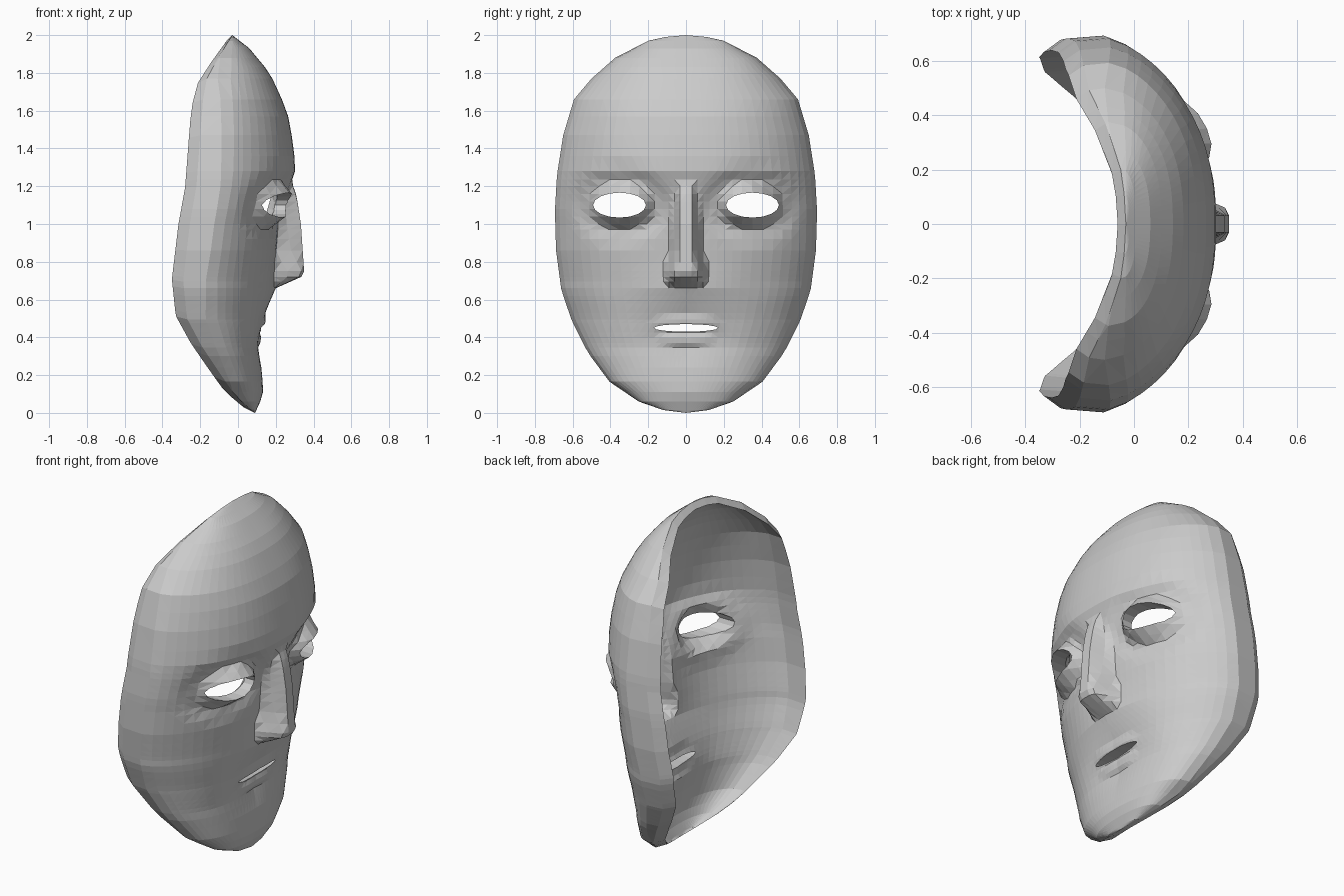
import bpy, bmesh, math
from mathutils import Matrix

if "Cube" in bpy.data.objects:
    bpy.data.objects.remove(bpy.data.objects["Cube"])


def lerp_table(table, z):
    for (z0, v0), (z1, v1) in zip(table, table[1:]):
        if z <= z1:
            return v0 + (v1 - v0) * (z - z0) / (z1 - z0)
    return table[-1][1]


# Profiles by height: half width, rim depth, centre-line depth
WIDTH = [(0, 0), (.015, .12), (.06, .25), (.165, .405), (.32, .52), (.49, .605), (.65, .66),
         (.86, .688), (1.07, .694), (1.26, .683), (1.47, .65), (1.66, .593), (1.77, .5),
         (1.88, .375), (1.97, .2), (1.99, .11), (2, 0)]
RIM = [(0, .09), (.04, .04), (.1, -.02), (.2, -.09), (.35, -.19), (.5, -.27), (.7, -.29),
       (1, -.255), (1.2, -.22), (1.47, -.2), (1.66, -.185), (1.77, -.165), (1.88, -.105),
       (2, -.03)]
CENTRE = [(0, .09), (.05, .115), (.12, .135), (.25, .122), (.34, .1), (.4, .1), (.5, .13),
          (.58, .165), (.66, .2), (.8, .2), (1, .215), (1.1, .24), (1.2, .275), (1.28, .302),
          (1.4, .297), (1.6, .26), (1.8, .168), (1.93, .06), (2, -.03)]
CHEEK = [(0, .09), (.05, .115), (.12, .132), (.35, .125), (.6, .17), (1, .22), (1.28, .295)]
# Nose: ridge depth and half width
RIDGE = [(.66, .2), (.72, .335), (.75, .35), (1, .333), (1.15, .31), (1.22, .285)]
NOSE_W = [(.66, .12), (.75, .12), (.85, .09), (1, .078), (1.22, .06)]
EYE = (.352, 1.1)

COLS = [0, .045, .09, .135, .18, .24, .3, .36, .43, .51, .59, .67, .74, .81, .87, .92, .965, 1,
        1.03]
COLS = [-s for s in COLS[:0:-1]] + COLS
ROWS = [0, .015, .06, .11, .165, .24, .3, .345, .37, .4, .425, .475, .495, .53, .58, .62, .66,
        .695, .72, .75, .8, .86, .92, .97, 1, 1.04, 1.08, 1.12, 1.16, 1.2, 1.235, 1.28,
        1.36, 1.47, 1.57, 1.66, 1.77, 1.83, 1.88, 1.93, 1.97, 1.99, 2]


def depth(s, z, detail):
    """Forward position of the face at width fraction s and height z."""
    s = abs(s)
    w = lerp_table(WIDTH, z)
    y, rim, mid = s * w, lerp_table(RIM, z), lerp_table(CENTRE, z)
    if s > 1:                                   # last column is the rim itself
        return rim
    if z < 1.28:                                # cheeks are smoother than the mid line
        mid += (lerp_table(CHEEK, z) - mid) * min(1, s / .55)
    wide = max(0, w / .694 * 2 - 1)
    side = rim + .13 * wide
    x = side + (mid - side) * (1 - s ** 2.4) ** (.45 + .28 * wide)
    # eyelids bulging from a shallow socket
    r = math.hypot((y - EYE[0] + .01) / .17, (z - EYE[1]) / .125)
    x += detail * (.085 * max(0, 1 - r * r) - .022 * math.exp(-((r - 1.15) / .35) ** 2))
    # lips
    for zc, h, lw in ((.48, .035, .19), (.39, .04, .17)):
        x += detail * .02 * max(0, 1 - ((z - zc) / h) ** 2 - (y / lw) ** 2)
    # nose
    if .66 < z < 1.22:
        nw = lerp_table(NOSE_W, z)
        t = min(1, max(0, (nw - y) / (.55 * nw)))
        x += detail * t * max(0, lerp_table(RIDGE, z) - x)
    return x


# Mask shell: front skin, back skin and the rim joining them
bm = bmesh.new()


def skin(back):
    grid = []
    for z in ROWS:
        row = []
        for s in COLS:
            y = s * lerp_table(WIDTH, z)
            if abs(s) > 1:
                y *= .985 / 1.03
            if back:
                gap = lerp_table([(0, .06), (1.6, .06), (2, .03)], z)
                co = (depth(s, z, .7) - gap, y * .935, 1 + (z - 1) * .97)
            else:
                co = (depth(s, z, 1), y, z)
            row.append(bm.verts.new(co))
        grid.append(row)
    for a, b in zip(grid, grid[1:]):
        for i in range(len(COLS) - 1):
            bm.faces.new((a[i], a[i + 1], b[i + 1], b[i]))
    return [r[0] for r in grid] + [r[-1] for r in grid[::-1]]


front, back = skin(False), skin(True)
for i in range(len(front)):
    j = (i + 1) % len(front)
    bm.faces.new((front[i], front[j], back[j], back[i]))
bmesh.ops.remove_doubles(bm, verts=bm.verts, dist=1e-4)
bmesh.ops.triangulate(bm, faces=bm.faces)
bmesh.ops.recalc_face_normals(bm, faces=bm.faces)
mesh = bpy.data.meshes.new("face_mask")
bm.to_mesh(mesh)
bm.free()
mask = bpy.data.objects.new("face_mask", mesh)
bpy.context.collection.objects.link(mask)


# Eye and mouth openings
def cut(name, y, z, half_w, half_h):
    cb = bmesh.new()
    bmesh.ops.create_cone(cb, cap_ends=True, segments=16, radius1=1, radius2=1, depth=1.6,
                          matrix=Matrix.Translation((0, y, z))
                          @ Matrix.Diagonal((1, half_w, half_h, 1))
                          @ Matrix.Rotation(math.pi / 2, 4, 'Y'))
    me = bpy.data.meshes.new(name)
    cb.to_mesh(me)
    cb.free()
    cutter = bpy.data.objects.new(name, me)
    cutter.hide_render = True
    bpy.context.collection.objects.link(cutter)
    mod = mask.modifiers.new(name, 'BOOLEAN')
    mod.operation, mod.object, mod.solver = 'DIFFERENCE', cutter, 'EXACT'
    bpy.context.view_layer.objects.active = mask
    bpy.ops.object.modifier_apply(modifier=name)
    bpy.data.objects.remove(cutter)


for side in (-1, 1):
    cut("eye_opening", side * EYE[0], EYE[1], .14, .066)
cut("mouth_opening", 0, .45, .17, .02)
